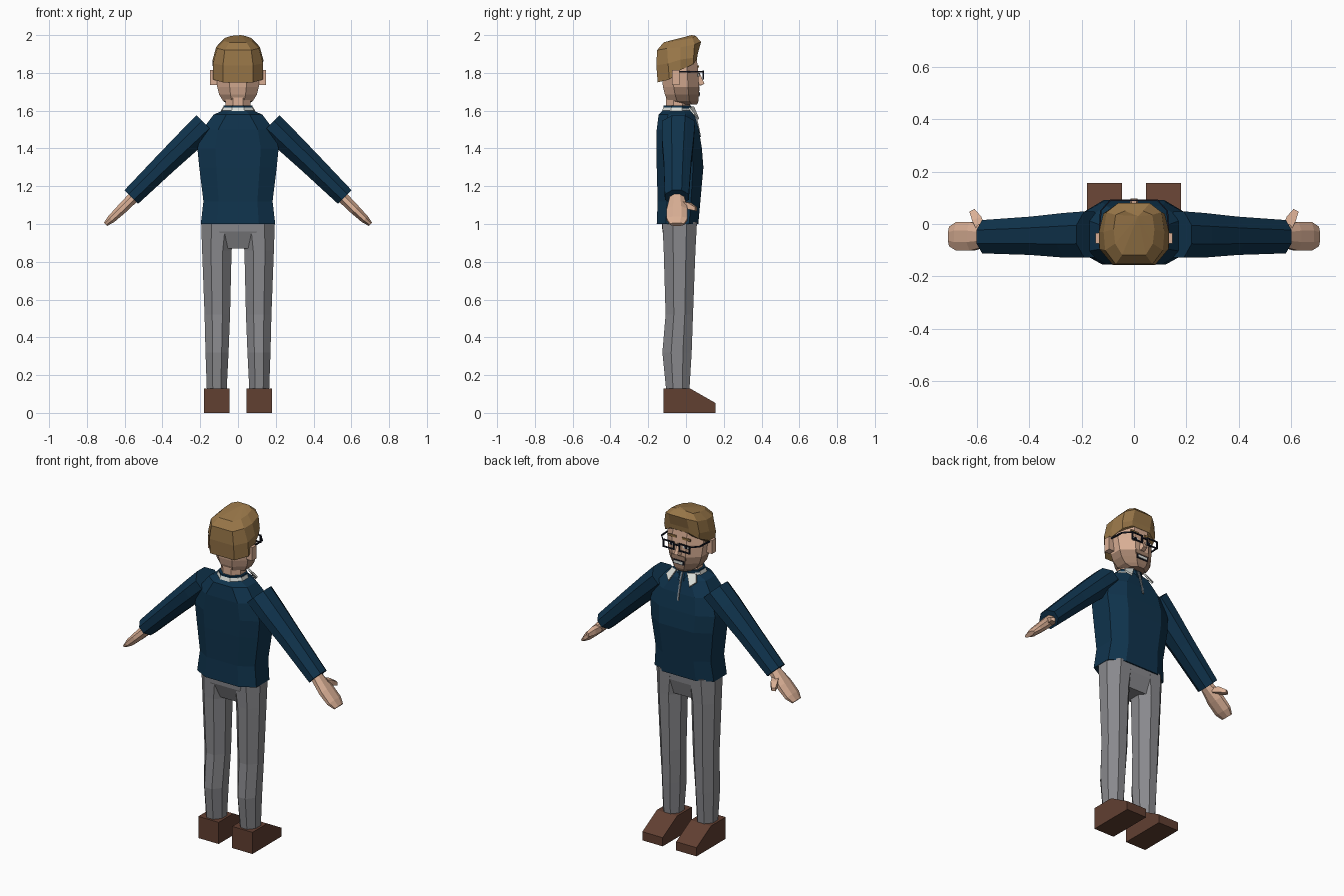
import bpy, bmesh
from mathutils import Vector


def mat(name, r, g, b):
    m = bpy.data.materials.new(name)
    m.diffuse_color = (r, g, b, 1)
    return m


SKIN = mat("skin", 0.70, 0.43, 0.30)
BEARD = mat("beard", 0.36, 0.22, 0.15)
HAIR = mat("hair", 0.32, 0.185, 0.066)
NAVY = mat("navy wool", 0.005, 0.034, 0.075)
GREY = mat("grey cloth", 0.25, 0.25, 0.265)
BROWN = mat("brown leather", 0.12, 0.05, 0.031)
WHITE = mat("white", 0.72, 0.74, 0.70)
DARK = mat("dark frame", 0.008, 0.01, 0.02)
ZIP = mat("zip grey", 0.22, 0.25, 0.28)


def loft(name, rings, m, mirror=False, tip=None):
    """Skin a list of equal-length rings; cap both ends, optionally fanning to a tip."""
    bm = bmesh.new()
    vs = [[bm.verts.new(p) for p in r] for r in rings]
    n = len(vs[0])
    for a, b in zip(vs, vs[1:]):
        for i in range(n):
            j = (i + 1) % n
            bm.faces.new((a[i], a[j], b[j], b[i]))
    bm.faces.new(vs[0][::-1])
    if tip:
        t = bm.verts.new(tip)
        for i in range(n):
            bm.faces.new((vs[-1][i], vs[-1][(i + 1) % n], t))
    else:
        bm.faces.new(vs[-1])
    bmesh.ops.recalc_face_normals(bm, faces=bm.faces[:])
    me = bpy.data.meshes.new(name)
    bm.to_mesh(me)
    bm.free()
    me.materials.append(m)
    ob = bpy.data.objects.new(name, me)
    bpy.context.collection.objects.link(ob)
    if mirror:
        ob.modifiers.new("mirror", "MIRROR").use_mirror_merge = False
    return ob


def cut_rect(u0, u1, v0, v1, c=0.3):
    """Rectangle with cut corners, as eight (u, v) pairs."""
    a, b = (u1 - u0) * c, (v1 - v0) * c
    return [(u0 + a, v0), (u1 - a, v0), (u1, v0 + b), (u1, v1 - b),
            (u1 - a, v1), (u0 + a, v1), (u0, v1 - b), (u0, v0 + b)]


def flat(x0, x1, y0, y1, z, c=0.3):
    return [(x, y, z) for x, y in cut_rect(x0, x1, y0, y1, c)]


def box(name, x0, x1, y0, y1, z0, z1, m, mirror=False):
    r = [(x0, y0), (x1, y0), (x1, y1), (x0, y1)]
    return loft(name, [[(x, y, z) for x, y in r] for z in (z0, z1)], m, mirror)


def limb_ring(x, z, h, y0, y1):
    """Ring square to the sloping arm."""
    n = Vector((0.707, 0, 0.707))
    return [Vector((x, y, z)) + n * k for y, k in cut_rect(y0, y1, -h, h)]


# Shoes: side profile swept across x
shoe = [(-0.12, 0), (0.157, 0), (0.157, 0.052), (0.02, 0.13), (-0.12, 0.13)]
loft("shoe", [[(x, y, z) for y, z in shoe] for x in (0.045, 0.18)], BROWN, True)

# Trousers
loft("trouser_leg", [flat(*r) for r in (
    (0.06, 0.165, -0.105, 0.018, 0.12), (0.05, 0.172, -0.125, 0.03, 0.32),
    (0.042, 0.177, -0.108, 0.037, 0.52), (0.034, 0.19, -0.118, 0.05, 0.86),
    (0.01, 0.195, -0.125, 0.058, 1.01))], GREY, True)
loft("crotch", [[(-w, y0, z), (w, y0, z), (w, y1, z), (-w, y1, z)]
                for w, y0, y1, z in ((0.075, -0.09, 0.03, 0.87), (0.1, -0.125, 0.055, 0.96),
                                     (0.115, -0.128, 0.058, 1.01))], GREY)

# Sweater body and sleeves
loft("sweater_body", [flat(-w, w, y0, y1, z, 0.22 if z < 1.55 else 0.26) for z, w, y0, y1 in (
    (1.0, 0.197, -0.155, 0.065), (1.12, 0.183, -0.15, 0.076), (1.3, 0.205, -0.155, 0.092),
    (1.4, 0.215, -0.155, 0.084), (1.5, 0.188, -0.155, 0.068), (1.58, 0.128, -0.145, 0.045),
    (1.6, 0.08, -0.125, 0.03))], NAVY)
loft("sleeve", [limb_ring(*r) for r in (
    (0.171, 1.526, 0.069, -0.128, 0.048), (0.25, 1.45, 0.067, -0.128, 0.042),
    (0.38, 1.325, 0.06, -0.118, 0.028), (0.565, 1.143, 0.051, -0.112, 0.015))], NAVY, True)

# Hands with thumbs
loft("hand", [limb_ring(*r) for r in (
    (0.555, 1.14, 0.03, -0.085, -0.01), (0.62, 1.075, 0.027, -0.102, 0.008),
    (0.672, 1.025, 0.022, -0.102, 0.008), (0.702, 0.998, 0.012, -0.085, -0.01))], SKIN, True)
loft("thumb", [[(x + a, y - a * 0.5, z + b) for a, b in ((-r, -r), (r, -r), (r, r), (-r, r))]
               for x, y, z, r in ((0.582, -0.02, 1.105, 0.016), (0.6, 0.02, 1.095, 0.017),
                                  (0.618, 0.052, 1.08, 0.01))], SKIN, True)

# Neck and collars
loft("neck", [flat(-0.065, 0.065, -0.105, 0.02, z) for z in (1.56, 1.7)], SKIN)
loft("shirt_collar", [flat(-w, w, y0, y1, z) for w, y0, y1, z in (
    (0.092, -0.135, 0.03, 1.575), (0.078, -0.12, 0.022, 1.618))], WHITE)
loft("collar_rim", [flat(-0.077, 0.077, -0.12, 0.026, z) for z in (1.612, 1.627)], NAVY)
loft("inner_collar", [flat(-0.04, 0.04, -0.02, y, z) for y, z in ((0.05, 1.57), (0.03, 1.622))], NAVY)
tab = [(0.035, 0.036, 1.617), (0.08, 0.012, 1.612), (0.1, 0.04, 1.578), (0.07, 0.064, 1.552)]
loft("collar_point", [[(x, y + d, z + d) for x, y, z in tab] for d in (0, 0.006)], WHITE, True)

# Zip strip following the chest
loft("zip", [[(-0.005, y, z), (0.005, y, z), (0.005, y + 0.008, z), (-0.005, y + 0.008, z)]
             for y, z in ((0.072, 1.46), (0.064, 1.5), (0.047, 1.575), (0.032, 1.615))], ZIP)

# Head, bearded on the lower front faces
head = loft("head", [flat(-w, w, y0, y1, z) for z, w, y0, y1 in (
    (1.632, 0.05, -0.03, 0.058), (1.65, 0.078, -0.095, 0.066), (1.685, 0.1, -0.112, 0.068),
    (1.725, 0.11, -0.122, 0.068), (1.8, 0.12, -0.13, 0.066), (1.88, 0.115, -0.13, 0.056),
    (1.94, 0.085, -0.1, 0.03))], SKIN)
head.data.materials.append(BEARD)
for f in head.data.polygons:
    if f.center.z < 1.72 and f.center.y > -0.06:
        f.material_index = 1
box("ear", 0.11, 0.147, -0.075, -0.035, 1.735, 1.815, SKIN, True)
loft("nose", [[(-w, 0.055, z), (w, 0.055, z), (w * 0.6, y, z), (-w * 0.6, y, z)]
              for w, y, z in ((0.02, 0.076, 1.732), (0.021, 0.098, 1.742), (0.011, 0.072, 1.8))], SKIN)

# Face details
box("lip_line", -0.036, 0.036, 0.066, 0.0725, 1.676, 1.7, DARK)
box("teeth", -0.03, 0.03, 0.068, 0.075, 1.681, 1.695, WHITE)
box("moustache", -0.045, 0.045, 0.064, 0.072, 1.705, 1.728, BEARD)
box("eyebrow", 0.02, 0.075, 0.06, 0.068, 1.828, 1.84, HAIR, True)
box("eye_white", 0.03, 0.066, 0.062, 0.07, 1.78, 1.798, WHITE, True)
box("pupil", 0.04, 0.055, 0.065, 0.072, 1.78, 1.798, DARK, True)

# Glasses
for z in (1.765, 1.806):
    box("lens_bar", 0.015, 0.09, 0.087, 0.094, z, z + 0.007, DARK, True)
for x in (0.015, 0.083):
    box("lens_side", x, x + 0.007, 0.087, 0.094, 1.765, 1.813, DARK, True)
box("bridge", -0.016, 0.016, 0.087, 0.094, 1.795, 1.802, DARK)
loft("temple", [[(x, y, 1.803), (x + 0.006, y, 1.803), (x + 0.006, y, 1.811), (x, y, 1.811)]
                for x, y in ((0.084, 0.094), (0.124, 0.05), (0.13, -0.06))], DARK, True)


# Hair: three mirrored rings rising to a swept front peak
def hair_ring(half):
    return half + [(-x, y, z) for x, y, z in reversed(half)]


loft("hair", [hair_ring(h) for h in (
    [(0.06, 0.058, 1.872), (0.112, 0.038, 1.845), (0.132, -0.03, 1.815),
     (0.133, -0.088, 1.765), (0.08, -0.15, 1.75)],
    [(0.062, 0.062, 1.9), (0.117, 0.04, 1.88), (0.134, -0.03, 1.87),
     (0.132, -0.095, 1.85), (0.08, -0.157, 1.84)],
    [(0.06, 0.08, 1.965), (0.105, 0.045, 1.95), (0.116, -0.03, 1.935),
     (0.11, -0.1, 1.93), (0.07, -0.153, 1.92)],
    [(0.035, 0.05, 1.996), (0.07, 0.035, 1.985), (0.078, -0.02, 1.975),
     (0.072, -0.075, 1.967), (0.045, -0.118, 1.962)])], HAIR, tip=(0.015, 0.03, 2.0))
